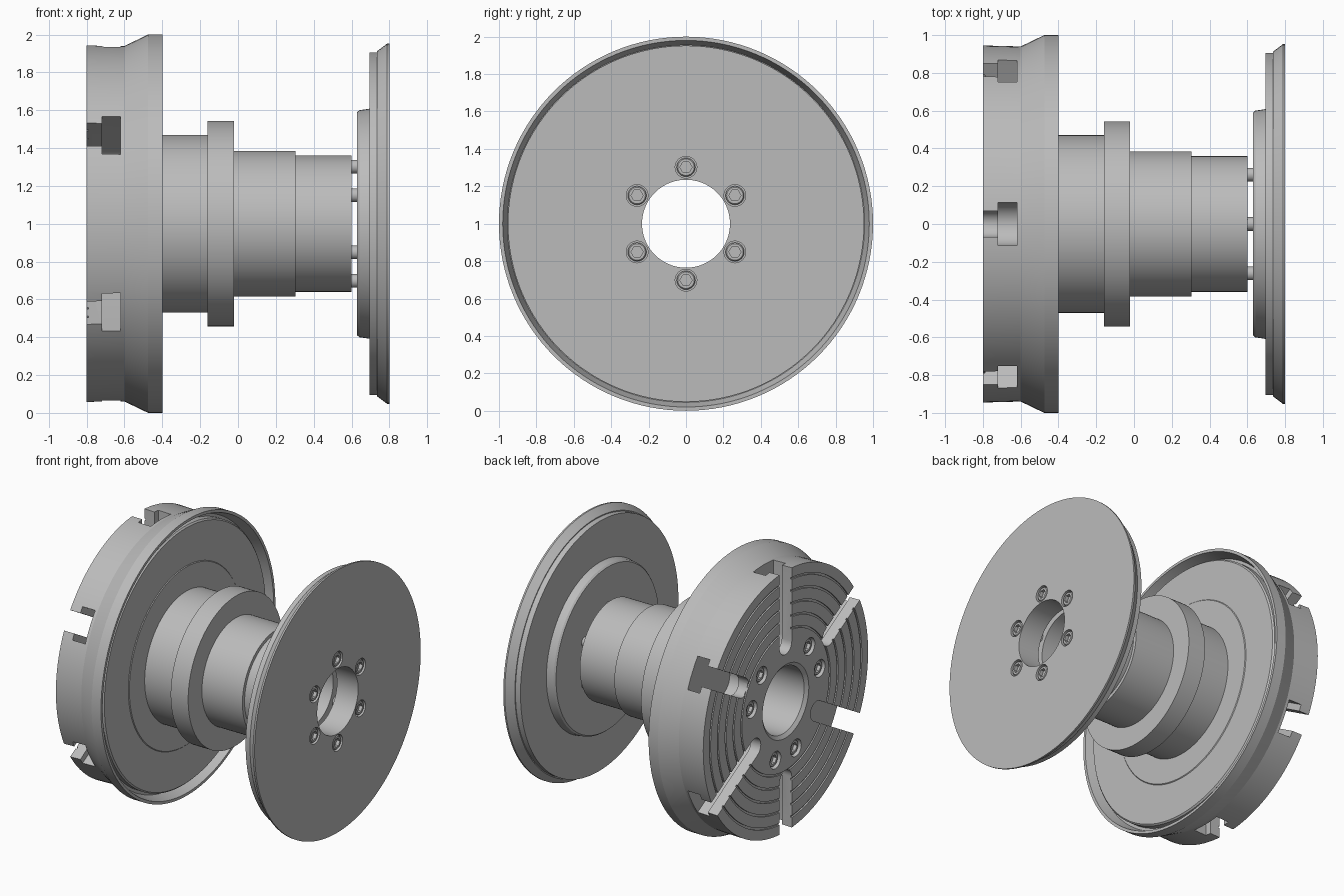
import bpy
import bmesh
from math import sin, cos, pi, radians
from mathutils import Matrix, Vector

cube = bpy.data.objects.get("Cube")
if cube:
    bpy.data.objects.remove(cube)

steel = bpy.data.materials.new("grey steel")
steel.use_nodes = True
COLOUR = (0.5, 0.5, 0.5, 1)
steel.diffuse_color = COLOUR
steel.node_tree.nodes["Principled BSDF"].inputs["Base Color"].default_value = COLOUR
CENTRE = Vector((0, 0, 1))


def finish(name, bm):
    bmesh.ops.recalc_face_normals(bm, faces=bm.faces)
    mesh = bpy.data.meshes.new(name)
    bm.to_mesh(mesh)
    bm.free()
    mesh.materials.append(steel)
    ob = bpy.data.objects.new(name, mesh)
    bpy.context.collection.objects.link(ob)
    return ob


def smooth(ob):
    bpy.ops.object.select_all(action='DESELECT')
    ob.select_set(True)
    bpy.context.view_layer.objects.active = ob
    bpy.ops.object.shade_smooth_by_angle(angle=radians(25))


def on_axis(angle, radius):
    """Point around the main axis, angle measured from +y towards +z."""
    return CENTRE + Vector((0, cos(angle) * radius, sin(angle) * radius))


def lathe(name, profile, centre=CENTRE, segments=128, closed=True, hex_rings=()):
    """Spin (x, radius) points about x; hex rings become hexagons."""
    bm = bmesh.new()
    rings = []
    for i, (x, r) in enumerate(profile):
        ring = []
        for k in range(segments):
            a = 2 * pi * k / segments
            rr = r
            if i in hex_rings:
                rr = r * cos(pi / 6) / cos(a % (pi / 3) - pi / 6)
            ring.append(bm.verts.new(centre + Vector((x, rr * cos(a), rr * sin(a)))))
        rings.append(ring)
    pairs = list(zip(rings, rings[1:]))
    if closed:
        pairs.append((rings[-1], rings[0]))
    else:
        bm.faces.new(rings[0])
        bm.faces.new(rings[-1])
    for a, b in pairs:
        for k in range(segments):
            n = (k + 1) % segments
            bm.faces.new((a[k], a[n], b[n], b[k]))
    return finish(name, bm)


def slot_cutter(angle, inner, half, x0, x1):
    """Radial prism with a rounded inner end."""
    outline = [(1.2, -half), (1.2, half)]
    for k in range(13):
        a = pi / 2 + pi * k / 12
        outline.append((inner + half + half * cos(a), half * sin(a)))
    bm = bmesh.new()
    face = bm.faces.new([bm.verts.new((x0, u, v)) for u, v in outline])
    ext = bmesh.ops.extrude_face_region(bm, geom=[face])
    moved = [v for v in ext["geom"] if isinstance(v, bmesh.types.BMVert)]
    bmesh.ops.translate(bm, verts=moved, vec=(x1 - x0, 0, 0))
    bmesh.ops.transform(bm, verts=bm.verts,
                        matrix=Matrix.Translation(CENTRE) @ Matrix.Rotation(angle, 4, 'X'))
    return finish("slot_cutter", bm)


def cut(ob, cutters):
    bpy.context.view_layer.objects.active = ob
    for c in cutters:
        c.hide_render = True
        mod = ob.modifiers.new("cut", 'BOOLEAN')
        mod.operation = 'DIFFERENCE'
        mod.solver = 'EXACT'
        mod.object = c
        bpy.ops.object.modifier_apply(modifier=mod.name)
        bpy.data.objects.remove(c)


def socket_bolt(name, centre, side, top, radius, depth):
    """Round bolt head with a hexagonal socket; side is its facing along x."""
    back, edge = top - side * depth, top - side * 0.006
    floor = top - side * 0.025
    ob = lathe(name, [(back, radius), (edge, radius), (top, radius - 0.006),
                      (top, radius * 0.65), (floor, radius * 0.65)],
               centre, 24, False, (3, 4))
    smooth(ob)


# Slotted chuck with concentric face grooves and a flared skirt
face = [(-0.78, 0.24), (-0.8, 0.265)]
for r in (0.5, 0.59, 0.68, 0.77, 0.86):
    face += [(-0.8, r), (-0.79, r), (-0.79, r + 0.014), (-0.8, r + 0.014)]
chuck = lathe("chuck", face + [
    (-0.8, 0.945), (-0.6, 0.94), (-0.475, 1.0), (-0.4, 1.0), (-0.4, 0.98),
    (-0.48, 0.955), (-0.48, 0.935), (-0.435, 0.935), (-0.425, 0.925),
    (-0.425, 0.65), (-0.42, 0.645), (-0.42, 0.24)])
cutters = []
for k in range(6):
    angle = radians(30 + 60 * k)
    inner = 0.5 if k % 2 == 0 else 0.34
    cutters.append(slot_cutter(angle, inner, 0.07, -0.85, -0.70))
    cutters.append(slot_cutter(angle, inner - 0.04, 0.115, -0.72, -0.62))

# Paired chuck bolts sit in counterbores beside the shorter slots
chuck_bolts = [on_axis(radians(base + off), 0.4)
               for base in (30, 150, 270) for off in (-17, 17)]
for p in chuck_bolts:
    cutters.append(lathe("bore_cutter", [(-0.85, 0.062), (-0.75, 0.062)], p, 32, False))
cut(chuck, cutters)
smooth(chuck)
for i, p in enumerate(chuck_bolts):
    socket_bolt(f"chuck_bolt_{i + 1}", p, -1, -0.785, 0.053, 0.05)

# Stepped hollow spindle
smooth(lathe("spindle", [
    (-0.42, 0.235), (-0.42, 0.47), (-0.16, 0.47), (-0.16, 0.543), (-0.02, 0.543),
    (-0.02, 0.385), (0.305, 0.385), (0.305, 0.36), (0.6, 0.36), (0.6, 0.235)]))

# End plate with hub step and bevelled rim
plate = lathe("end_plate", [
    (0.63, 0.235), (0.63, 0.59), (0.642, 0.6), (0.695, 0.608), (0.695, 0.905),
    (0.735, 0.905), (0.735, 0.912), (0.788, 0.952), (0.8, 0.952), (0.8, 0.235)])
plate_bolts = [on_axis(radians(30 + 60 * k), 0.302) for k in range(6)]
cut(plate, [lathe("bore_cutter", [(0.76, 0.058), (0.85, 0.058)], p, 32, False)
            for p in plate_bolts])
smooth(plate)

# Plate bolts and the shanks bridging the gap to the spindle
for i, p in enumerate(plate_bolts):
    socket_bolt(f"plate_bolt_{i + 1}", p, 1, 0.795, 0.05, 0.04)
    smooth(lathe(f"bolt_shank_{i + 1}", [(0.58, 0.036), (0.65, 0.036)], p, 24, False))
